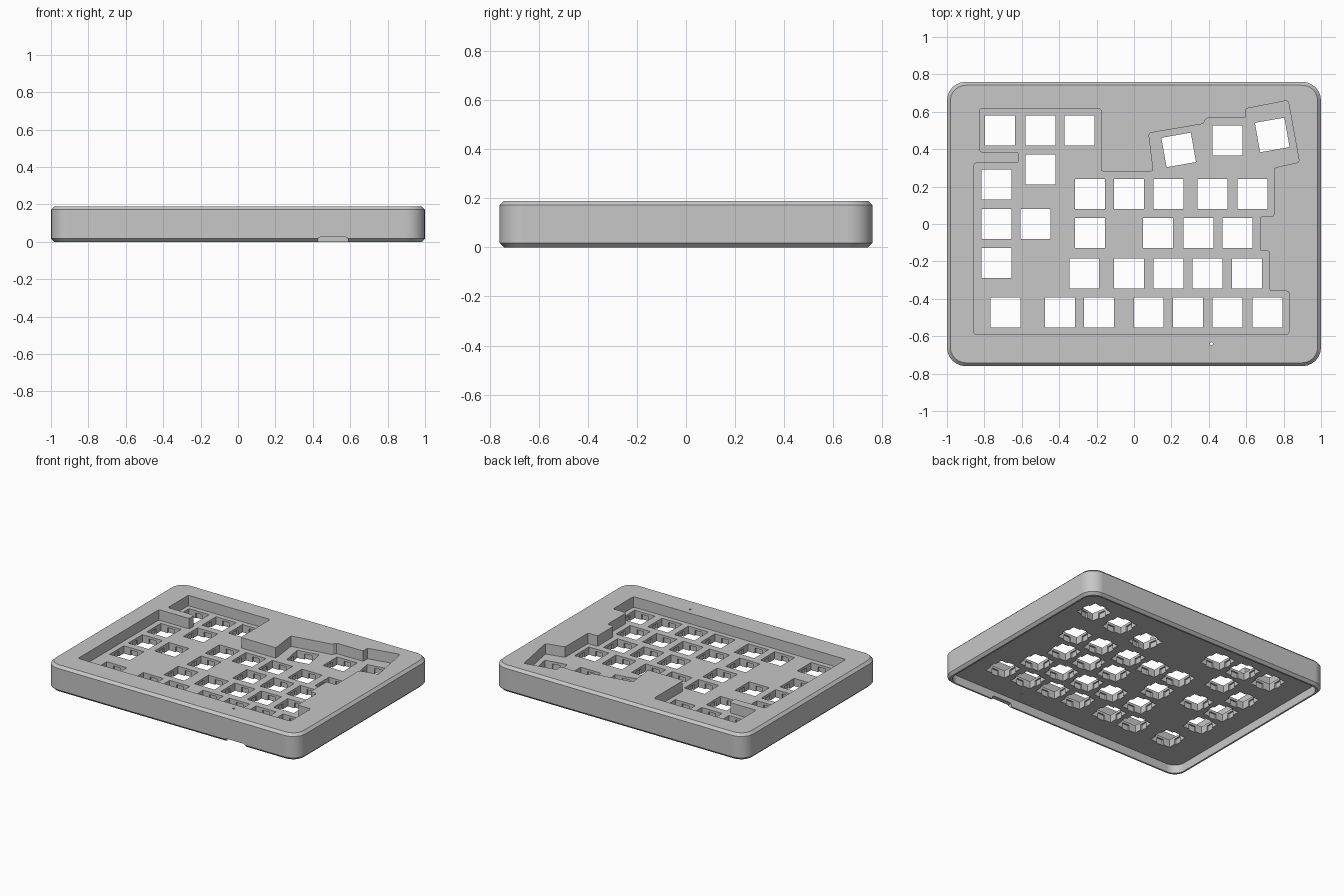
import bpy, bmesh, math
from mathutils import Matrix

old = bpy.data.objects.get("Cube")
if old:
    bpy.data.objects.remove(old)

grey = bpy.data.materials.new("case_grey")
grey.use_nodes = True
grey.diffuse_color = (0.57, 0.57, 0.57, 1)
grey.node_tree.nodes["Principled BSDF"].inputs["Base Color"].default_value = (0.57, 0.57, 0.57, 1)


def make_object(name, bm):
    bmesh.ops.recalc_face_normals(bm, faces=bm.faces)
    mesh = bpy.data.meshes.new(name)
    bm.to_mesh(mesh)
    bm.free()
    mesh.materials.append(grey)
    obj = bpy.data.objects.new(name, mesh)
    bpy.context.scene.collection.objects.link(obj)
    return obj


def prism(bm, points, z0, z1):
    """Extrude a flat outline upward."""
    face = bm.faces.new([bm.verts.new((x, y, z0)) for x, y in points])
    new = bmesh.ops.extrude_face_region(bm, geom=[face])["geom"]
    bmesh.ops.translate(bm, vec=(0, 0, z1 - z0),
                        verts=[g for g in new if isinstance(g, bmesh.types.BMVert)])


def bevel_along(bm, axis, offset, segments):
    edges = [e for e in bm.edges
             if abs((e.verts[1].co - e.verts[0].co).normalized()[axis]) > 0.99]
    bmesh.ops.bevel(bm, geom=edges, offset=offset, segments=segments,
                    profile=0.5, affect='EDGES')


def rounded_rect(hx, hy, r, steps=6):
    pts = []
    for q, (sx, sy) in enumerate([(1, 1), (-1, 1), (-1, -1), (1, -1)]):
        for i in range(steps + 1):
            a = math.pi / 2 * (q + i / steps)
            pts.append((sx * (hx - r) + r * math.cos(a), sy * (hy - r) + r * math.sin(a)))
    return pts


def box(bm, size, matrix):
    bmesh.ops.create_cube(bm, size=1, matrix=matrix @ Matrix.Diagonal((*size, 1)))


def cut(target, name, bm):
    """Subtract a cutter from the target and discard it."""
    cutter = make_object(name, bm)
    cutter.hide_render = True
    mod = target.modifiers.new(name, 'BOOLEAN')
    mod.operation, mod.solver, mod.object = 'DIFFERENCE', 'EXACT', cutter
    bpy.context.view_layer.update()
    result = bpy.data.meshes.new_from_object(
        target.evaluated_get(bpy.context.evaluated_depsgraph_get()))
    target.modifiers.clear()
    target.data = result
    bpy.data.objects.remove(cutter)


HEIGHT, FLOOR, UNDERSIDE = 0.19, 0.115, 0.06
CLIP_TOP = FLOOR - 0.017
SHIFT = Matrix.Translation((0.004, -0.004, 0))   # key field sits slightly off centre

# Outer case with rounded corners and chamfered rims
bm = bmesh.new()
prism(bm, rounded_rect(1.0, 0.76, 0.1), 0, HEIGHT)
rims = [e for e in bm.edges if abs(e.verts[0].co.z - e.verts[1].co.z) < 1e-5]
bmesh.ops.bevel(bm, geom=rims, offset=0.018, segments=1, affect='EDGES')
case = make_object("keyboard_case", bm)

# Recess under the case
bm = bmesh.new()
prism(bm, rounded_rect(0.97, 0.73, 0.08), -0.1, UNDERSIDE)
cut(case, "underside_recess", bm)

# Stepped well around the keys
WELL = [(-.83, .62), (-.18, .62), (-.18, .285), (.10, .285), (.075, .49), (.37, .54),
        (.38, .57), (.595, .57), (.59, .62), (.82, .665), (.88, .335), (.745, .305),
        (.745, .045), (.67, .045), (.67, -.14), (.72, -.14), (.72, -.355), (.825, -.355),
        (.825, -.585), (-.86, -.585), (-.86, .33), (-.62, .33), (-.62, .39), (-.83, .39)]
bm = bmesh.new()
prism(bm, WELL, FLOOR, HEIGHT + 0.1)
bevel_along(bm, 2, 0.012, 2)
bmesh.ops.transform(bm, matrix=SHIFT, verts=bm.verts)
cut(case, "key_well", bm)

# Switch holes, row by row, plus three holes in the upper corner
ROWS = {.505: (-.72, -.505, -.295), .295: (-.505,), .215: (-.74,),
        .165: (-.24, -.03, .18, .415, .63), .005: (-.74, -.53),
        -.045: (-.24, .125, .34, .55), -.205: (-.74,),
        -.26: (-.27, -.03, .18, .39, .60),
        -.47: (-.69, -.40, -.19, .075, .285, .495, .71)}
SWITCHES = [(x, y, 0) for y, xs in ROWS.items() for x in xs]
SWITCHES += [(.235, .40, 10), (.495, .45, 0), (.735, .48, 10)]

holes, clips, side_clips = bmesh.new(), bmesh.new(), bmesh.new()
for x, y, angle in SWITCHES:
    place = SHIFT @ Matrix.Translation((x, y, 0)) @ Matrix.Rotation(math.radians(angle), 4, 'Z')
    box(holes, (0.16, 0.16, 0.6), place)
    low = place @ Matrix.Translation((0, 0, CLIP_TOP / 2))
    box(clips, (0.055, 0.182, CLIP_TOP), low)
    box(side_clips, (0.182, 0.055, CLIP_TOP), low)
cut(case, "switch_holes", holes)
cut(case, "clip_notches", clips)
cut(case, "side_clip_notches", side_clips)

# Cable notch in the front rim
bm = bmesh.new()
box(bm, (0.16, 0.1, 0.125), Matrix.Translation((0.508, -0.75, -0.0375)))
bevel_along(bm, 1, 0.012, 2)
cut(case, "cable_notch", bm)

# Small reset hole near the front
bm = bmesh.new()
bmesh.ops.create_cone(bm, cap_ends=True, segments=16, radius1=0.008, radius2=0.008, depth=0.6,
                      matrix=Matrix.Translation((0.415, -0.64, 0)))
cut(case, "reset_hole", bm)

# Smooth rounded corners, keep hard edges and flat large faces
bpy.ops.object.select_all(action='DESELECT')
case.select_set(True)
bpy.context.view_layer.objects.active = case
bpy.ops.object.shade_smooth_by_angle(angle=math.radians(25))
weighted = case.modifiers.new("weighted_normals", 'WEIGHTED_NORMAL')
weighted.keep_sharp = True
